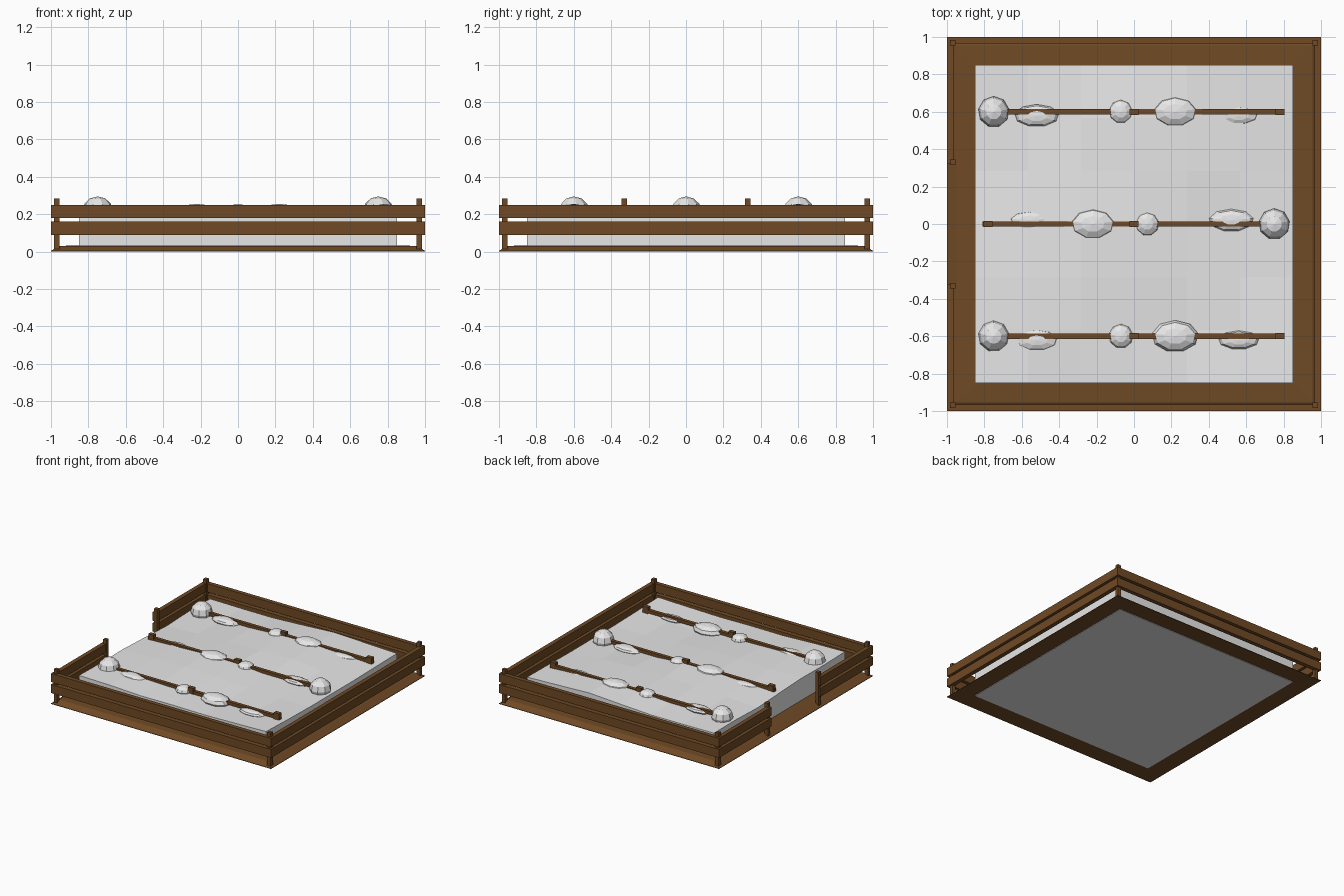
import bpy, bmesh, math, random
from mathutils import Matrix

if "Cube" in bpy.data.objects:
    bpy.data.objects.remove(bpy.data.objects["Cube"])
random.seed(4)

def mat(name, c):
    m = bpy.data.materials.new(name)
    m.diffuse_color = (*c, 1)
    m.use_nodes = True
    m.node_tree.nodes["Principled BSDF"].inputs["Base Color"].default_value = m.diffuse_color
    return m

SNOW = mat("snow", (0.80, 0.80, 0.80))
WOOD = mat("brown_wood", (0.16, 0.068, 0.018))

def finish(name, bm, m):
    bmesh.ops.recalc_face_normals(bm, faces=bm.faces[:])
    me = bpy.data.meshes.new(name)
    bm.to_mesh(me)
    bm.free()
    me.materials.append(m)
    ob = bpy.data.objects.new(name, me)
    bpy.context.collection.objects.link(ob)
    return ob

def box(name, x0, x1, y0, y1, z0, z1, m):
    bm = bmesh.new()
    bmesh.ops.create_cube(bm, size=1, matrix=Matrix.Translation(
        ((x0+x1)/2, (y0+y1)/2, (z0+z1)/2)) @ Matrix.Diagonal((x1-x0, y1-y0, z1-z0, 1)))
    return finish(name, bm, m)

def lump(name, x, y, z, rx, ry, rz):
    bm = bmesh.new()
    bmesh.ops.create_uvsphere(bm, u_segments=9, v_segments=6, radius=1,
        matrix=Matrix.Translation((x, y, z)) @ Matrix.Diagonal((rx, ry, rz, 1)))
    return finish(name, bm, SNOW)

# Earth border: square rings sloping up from the outer edge
bm = bmesh.new()
rings = []
for r, z in ((0.84, 0.004), (1.0, 0.0), (1.0, 0.004), (0.955, 0.03), (0.84, 0.034)):
    rings.append([bm.verts.new((sx*r, sy*r, z)) for sx, sy in ((-1, -1), (1, -1), (1, 1), (-1, 1))])
for i in range(5):
    a, b = rings[i], rings[(i+1) % 5]
    for k in range(4):
        bm.faces.new((a[k], a[(k+1) % 4], b[(k+1) % 4], b[k]))
finish("earth_border", bm, WOOD)

# Snow bed: gently uneven grid top with vertical sides
bm = bmesh.new()
bmesh.ops.create_grid(bm, x_segments=6, y_segments=6, size=0.85)
top = bm.faces[:]
ext = bmesh.ops.extrude_face_region(bm, geom=top)
for v in [g for g in ext["geom"] if isinstance(g, bmesh.types.BMVert)]:
    x, y = v.co.x, v.co.y
    v.co.z = 0.207 + 0.014*math.sin(3.2*x - 2.3*y + 2.2) + random.uniform(-0.007, 0.007)
finish("snow_bed", bm, SNOW)

# Perimeter fence, open in the middle of the left side
for i, (z0, z1) in enumerate(((0.09, 0.16), (0.18, 0.25))):
    box(f"front_rail_{i}", -1, 1, -1, -0.965, z0, z1, WOOD)
    box(f"back_rail_{i}", -1, 1, 0.965, 1, z0, z1, WOOD)
    box(f"right_rail_{i}", 0.965, 1, -0.99, 0.99, z0, z1, WOOD)
    for s, n in ((-1, "front"), (1, "back")):
        ya, yb = sorted((s*0.32, s*0.99))
        box(f"left_rail_{n}_{i}", -1, -0.965, ya, yb, z0, z1, WOOD)
for i, (x, y) in enumerate(((-.97, -.97), (.97, -.97), (.97, .97), (-.97, .97), (-.97, -.33), (-.97, .33))):
    box(f"fence_post_{i}", x-.015, x+.015, y-.015, y+.015, 0.003, 0.285, WOOD)

# Half-buried trellis rows with snow lumps; the middle row is mirrored
for r, (y, s) in enumerate(((0.6, 1), (0, -1), (-0.6, 1))):
    box(f"row_pole_{r}", -0.81, 0.8, y-.014, y+.014, 0.205, 0.23, WOOD) if s > 0 else \
        box(f"row_pole_{r}", -0.81, 0.81, y-.014, y+.014, 0.205, 0.23, WOOD)
    for k, x in enumerate((-0.78, 0.0, 0.78)):
        box(f"row_stake_{r}_{k}", x-.024, x+.024, y-.016, y+.016, -0.0 + 0.002, 0.253, WOOD)
    for k, (x, dy, z, rx, ry, rz) in enumerate((
            (-0.75, 0, 0.215, .083, .083, .08), (-0.52, -.02, 0.205, .12, .06, .028),
            (-0.07, 0, 0.21, .065, .065, .04), (0.22, 0, 0.205, .125, .085, .05),
            (0.56, -.02, 0.2, .11, .05, .026))):
        lump(f"snow_lump_{r}_{k}", s*x, y + s*dy, z, rx, ry, rz)
